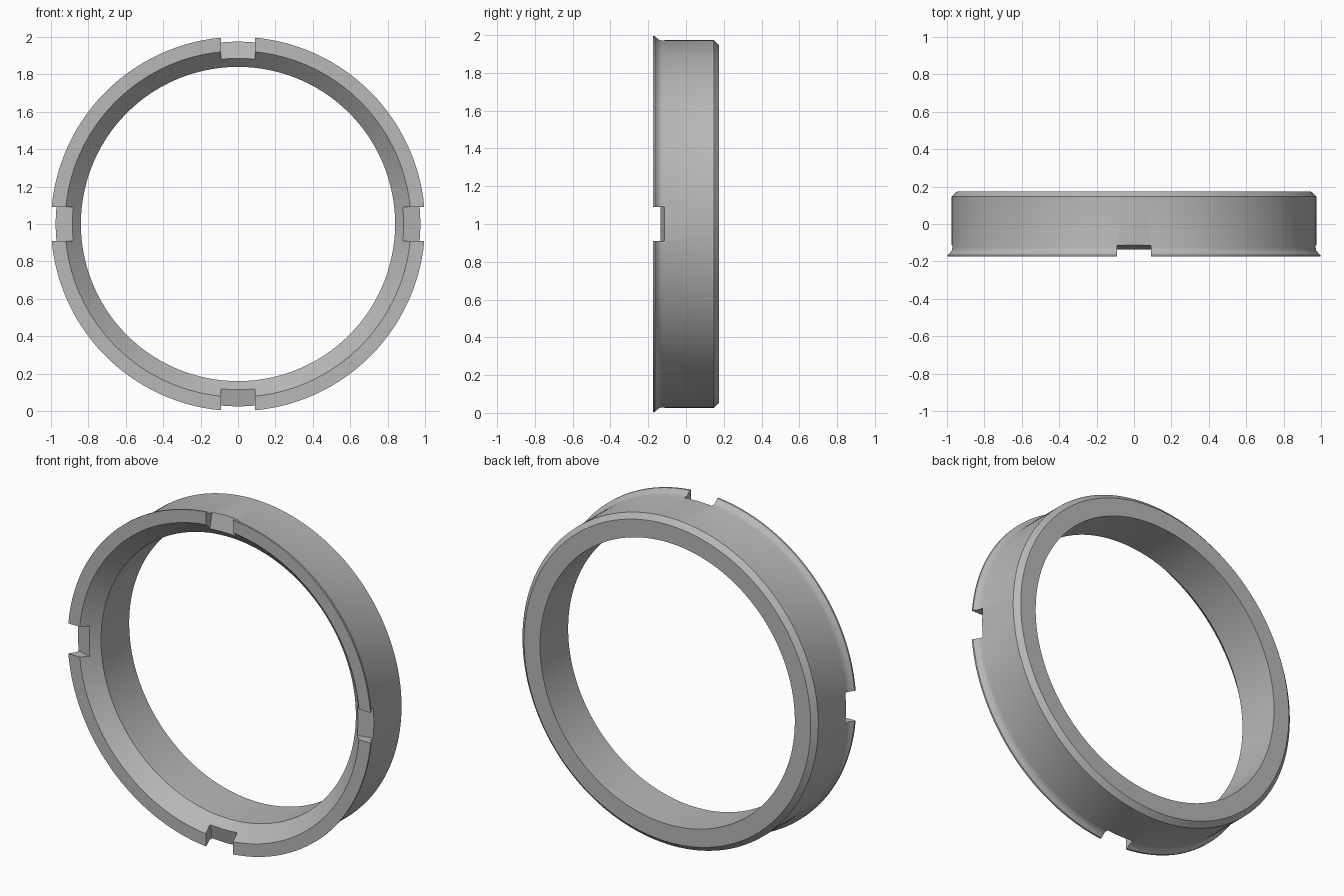
import bpy, bmesh, math
from mathutils import Matrix, Vector

cube = bpy.data.objects.get("Cube")
if cube:
    bpy.data.objects.remove(cube, do_unlink=True)

SEGMENTS = 160
CENTRE = Vector((0, 0, 1))

# Material
grey = bpy.data.materials.new("plain grey")
grey.use_nodes = True
colour = (0.48, 0.48, 0.48, 1)
grey.diffuse_color = colour
grey.node_tree.nodes["Principled BSDF"].inputs["Base Color"].default_value = colour


def make_object(name, bm):
    bmesh.ops.recalc_face_normals(bm, faces=bm.faces)
    mesh = bpy.data.meshes.new(name)
    bm.to_mesh(mesh)
    bm.free()
    mesh.materials.append(grey)
    obj = bpy.data.objects.new(name, mesh)
    bpy.context.collection.objects.link(obj)
    return obj


# Ring cross-section as (radius, y): lip, concave flare, body, chamfer, bore, countersink
profile = [(0.925, -0.175), (1.0, -0.175), (1.0, -0.165), (0.988, -0.153),
           (0.979, -0.142), (0.975, -0.125), (0.975, 0.147), (0.945, 0.175),
           (0.84, 0.175), (0.84, -0.09)]
bm = bmesh.new()
rings = []
for i in range(SEGMENTS):
    a = math.tau * (i + 0.5) / SEGMENTS
    rings.append([bm.verts.new(CENTRE + Vector((r * math.cos(a), y, r * math.sin(a))))
                  for r, y in profile])
for i, ring in enumerate(rings):
    following = rings[(i + 1) % SEGMENTS]
    for j in range(len(profile)):
        k = (j + 1) % len(profile)
        bm.faces.new((ring[j], ring[k], following[k], following[j]))
ring_body = make_object("flanged_ring", bm)

# Four notch cutters with a slightly sloping floor
notch = [(0.8, -0.156), (1.05, -0.095), (1.05, -0.3), (0.8, -0.3)]
bm = bmesh.new()
for quarter in range(4):
    turn = Matrix.Rotation(quarter * math.pi / 2, 3, 'Y')
    sides = [[bm.verts.new(CENTRE + turn @ Vector((r, y, w))) for r, y in notch]
             for w in (-0.09, 0.09)]
    for side in sides:
        bm.faces.new(side)
    for j in range(4):
        k = (j + 1) % 4
        bm.faces.new((sides[0][j], sides[0][k], sides[1][k], sides[1][j]))
cutter = make_object("notch_cutter", bm)
cutter.hide_render = True

# Cut the notches, then smooth the round surfaces
cut = ring_body.modifiers.new("notches", 'BOOLEAN')
cut.operation = 'DIFFERENCE'
cut.solver = 'EXACT'
cut.object = cutter
bpy.ops.object.select_all(action='DESELECT')
ring_body.select_set(True)
bpy.context.view_layer.objects.active = ring_body
bpy.ops.object.modifier_apply(modifier=cut.name)
bpy.data.objects.remove(cutter, do_unlink=True)
bpy.ops.object.shade_smooth_by_angle(angle=math.radians(30))
